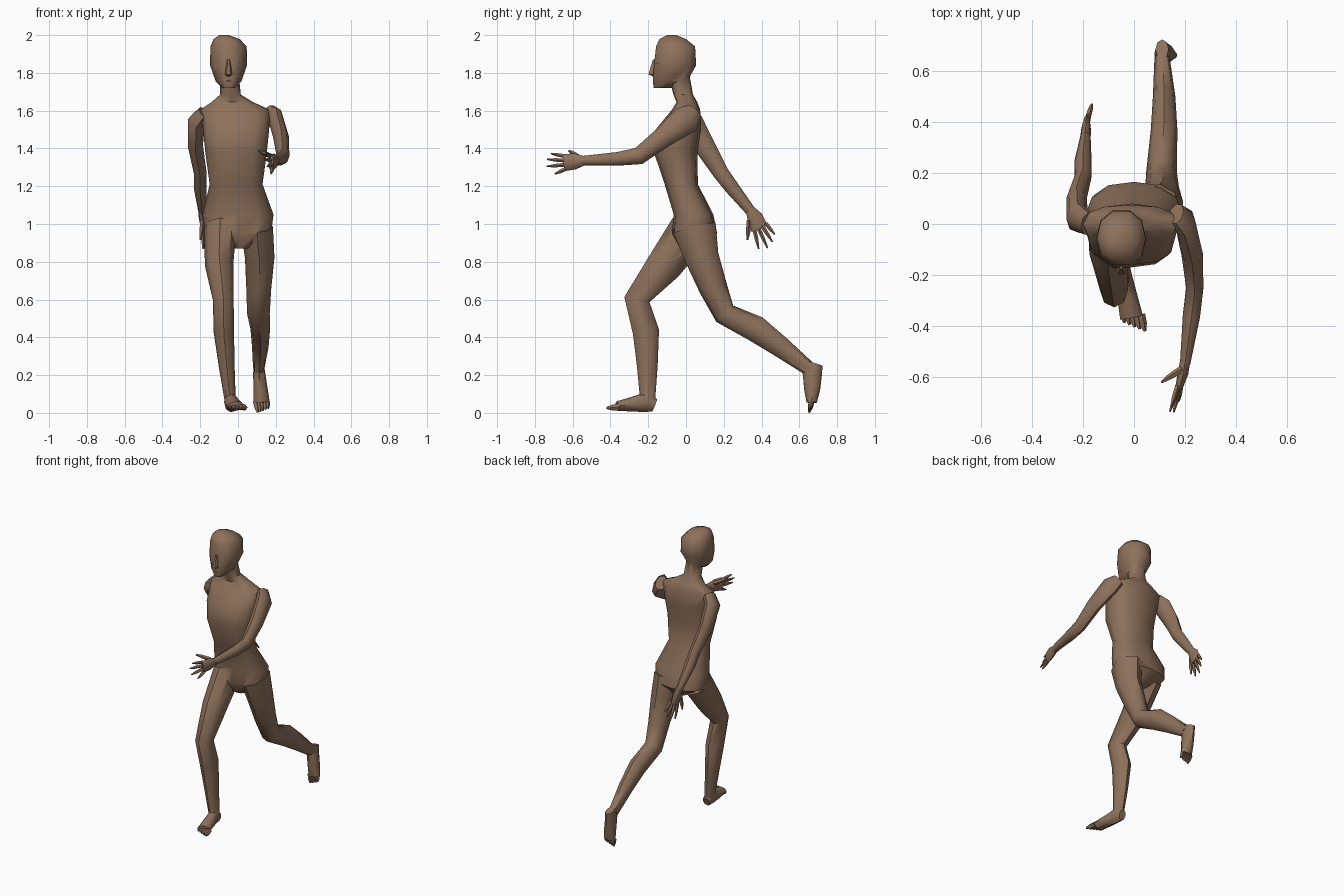
import bpy, bmesh, math
from mathutils import Vector

skin = bpy.data.materials.new("skin")
skin.diffuse_color = (0.27, 0.165, 0.105, 1)


def add_loft(bm, rings, n=8, flat=False, power=1.0):
    """Loft elliptical rings (x, y, z, half width, half depth) and cap both ends."""
    pts = [Vector(r[:3]) for r in rings]
    loops = []
    for i, r in enumerate(rings):
        if flat:
            u, v = Vector((1, 0, 0)), Vector((0, 1, 0))
        else:
            t = Vector()
            if i > 0:
                t += (pts[i] - pts[i - 1]).normalized()
            if i < len(pts) - 1:
                t += (pts[i + 1] - pts[i]).normalized()
            t.normalize()
            u = Vector((1, 0, 0))
            u = (u - t * u.dot(t)).normalized()
            v = t.cross(u)
        loop = []
        for k in range(n):
            a = 2 * math.pi * k / n
            c, s = math.cos(a), math.sin(a)
            c = math.copysign(abs(c) ** power, c)
            s = math.copysign(abs(s) ** power, s)
            loop.append(bm.verts.new(pts[i] + u * c * r[3] + v * s * r[4]))
        loops.append(loop)
    for a, b in zip(loops, loops[1:]):
        for k in range(n):
            bm.faces.new((a[k], a[(k + 1) % n], b[(k + 1) % n], b[k]))
    bm.faces.new(loops[0])
    bm.faces.new(loops[-1])


def make(name, lofts, **kw):
    """Object made of one or more lofts; each loft is (rings, sides)."""
    bm = bmesh.new()
    for rings, n in lofts:
        add_loft(bm, rings, n, **kw)
    bmesh.ops.recalc_face_normals(bm, faces=bm.faces)
    me = bpy.data.meshes.new(name)
    bm.to_mesh(me)
    bm.free()
    me.materials.append(skin)
    ob = bpy.data.objects.new(name, me)
    bpy.context.collection.objects.link(ob)
    return ob


def digit(base, tip, r):
    """Tapered finger or toe."""
    b, t = Vector(base), Vector(tip)
    m = b.lerp(t, 0.55)
    return ([(*b, r, r), (*m, r * 0.9, r * 0.9), (*t, r * 0.35, r * 0.35)], 5)


# torso and neck
torso = make("body", [([
    (0.01, 0.03, 0.87, 0.05, 0.06),
    (0.0, 0.045, 0.95, 0.175, 0.12),
    (0.0, 0.04, 1.05, 0.188, 0.105),
    (-0.01, -0.025, 1.21, 0.14, 0.088),
    (-0.01, -0.055, 1.38, 0.163, 0.115),
    (-0.01, -0.04, 1.50, 0.175, 0.12),
    (-0.015, 0.0, 1.605, 0.185, 0.075),
    (-0.03, 0.005, 1.645, 0.11, 0.055),
    (-0.04, -0.015, 1.685, 0.055, 0.052),
    (-0.045, -0.035, 1.78, 0.05, 0.055)], 12)], flat=True, power=0.8)

# head
head = make("head", [([
    (-0.05, -0.125, 1.72, 0.032, 0.048),
    (-0.05, -0.085, 1.755, 0.068, 0.095),
    (-0.05, -0.058, 1.84, 0.098, 0.117),
    (-0.05, -0.055, 1.94, 0.096, 0.108),
    (-0.06, -0.07, 1.978, 0.07, 0.075),
    (-0.075, -0.075, 2.0, 0.025, 0.025)], 10)], flat=True, power=0.9)
nose = make("nose", [([
    (-0.05, -0.15, 1.775, 0.01, 0.012),
    (-0.05, -0.178, 1.792, 0.02, 0.024),
    (-0.05, -0.165, 1.87, 0.008, 0.012)], 6)], flat=True)

# arms, one swung forward and one back
arm_f = make("front_arm", [([
    (0.165, 0.04, 1.595, 0.035, 0.05),
    (0.20, 0.005, 1.555, 0.042, 0.078),
    (0.228, -0.12, 1.46, 0.042, 0.056),
    (0.238, -0.25, 1.36, 0.034, 0.046),
    (0.225, -0.36, 1.345, 0.034, 0.036),
    (0.20, -0.55, 1.335, 0.02, 0.025)], 8)])
arm_b = make("back_arm", [([
    (-0.18, 0.0, 1.59, 0.035, 0.05),
    (-0.222, 0.025, 1.54, 0.045, 0.065),
    (-0.225, 0.10, 1.41, 0.04, 0.055),
    (-0.20, 0.185, 1.27, 0.034, 0.042),
    (-0.20, 0.245, 1.19, 0.034, 0.038),
    (-0.19, 0.345, 1.065, 0.02, 0.027)], 8)])

# legs, one planted forward and one trailing
leg_f = make("front_leg", [([
    (-0.095, 0.02, 0.97, 0.085, 0.11),
    (-0.10, -0.115, 0.78, 0.075, 0.095),
    (-0.078, -0.26, 0.60, 0.055, 0.068),
    (-0.075, -0.212, 0.43, 0.054, 0.07),
    (-0.06, -0.205, 0.25, 0.042, 0.055),
    (-0.042, -0.203, 0.07, 0.03, 0.04)], 8)])
leg_b = make("back_leg", [([
    (0.10, 0.045, 0.98, 0.085, 0.115),
    (0.115, 0.085, 0.82, 0.078, 0.09),
    (0.11, 0.145, 0.66, 0.066, 0.075),
    (0.108, 0.205, 0.525, 0.06, 0.062),
    (0.118, 0.37, 0.445, 0.052, 0.07),
    (0.118, 0.50, 0.35, 0.044, 0.056),
    (0.11, 0.65, 0.235, 0.03, 0.038)], 8)])

# feet
foot_f = make("front_foot", [([
    (-0.042, -0.165, 0.04, 0.026, 0.034),
    (-0.04, -0.21, 0.058, 0.034, 0.054),
    (-0.025, -0.29, 0.045, 0.04, 0.038),
    (-0.01, -0.365, 0.036, 0.045, 0.025)], 8)])
foot_b = make("back_foot", [([
    (0.11, 0.685, 0.262, 0.026, 0.04),
    (0.112, 0.668, 0.21, 0.032, 0.052),
    (0.12, 0.668, 0.12, 0.038, 0.042),
    (0.125, 0.665, 0.055, 0.043, 0.027)], 8)])

# blend the closed parts into one skin
for part in (head, nose, arm_f, arm_b, leg_f, leg_b, foot_f, foot_b):
    mod = torso.modifiers.new("join", 'BOOLEAN')
    mod.operation, mod.solver, mod.object = 'UNION', 'EXACT', part
    bpy.context.view_layer.update()
    merged = bpy.data.meshes.new_from_object(
        torso.evaluated_get(bpy.context.evaluated_depsgraph_get()))
    torso.modifiers.clear()
    torso.data = merged
    bpy.data.objects.remove(part)

# toes
toes_f = make("front_toes", [
    digit((-0.042 + 0.017 * i, -0.355, 0.03),
          (-0.038 + 0.02 * i, -0.388 - 0.008 * i, 0.026), 0.012 + 0.0015 * i)
    for i in range(5)])
toes_b = make("back_toes", [
    digit((0.157 - 0.016 * i, 0.665, 0.06),
          (0.16 - 0.014 * i, 0.652, 0.022 - 0.005 * i), 0.012 + 0.001 * i)
    for i in range(5)])

# hands: palm, four fanned fingers and a thumb
front_tips = [(0.145, -0.715, 1.372), (0.14, -0.735, 1.342),
              (0.155, -0.738, 1.305), (0.175, -0.695, 1.265)]
hand_f = make("front_hand", [([
    (0.20, -0.54, 1.335, 0.02, 0.025),
    (0.192, -0.585, 1.332, 0.021, 0.042),
    (0.175, -0.645, 1.325, 0.014, 0.045)], 8)] + [
    digit((0.17 + 0.004 * i, -0.635, 1.358 - 0.022 * i), tip, 0.011)
    for i, tip in enumerate(front_tips)] + [
    digit((0.185, -0.57, 1.355), (0.108, -0.62, 1.388), 0.014)])
back_tips = [(-0.185, 0.385, 0.868), (-0.18, 0.432, 0.872),
             (-0.172, 0.458, 0.905), (-0.165, 0.47, 0.945)]
hand_b = make("back_hand", [([
    (-0.19, 0.34, 1.075, 0.02, 0.026),
    (-0.188, 0.365, 1.035, 0.02, 0.042),
    (-0.184, 0.39, 0.975, 0.013, 0.046)], 8)] + [
    digit((-0.188 + 0.003 * i, 0.362 + 0.02 * i, 0.97 + 0.011 * i), tip, 0.011)
    for i, tip in enumerate(back_tips)] + [
    digit((-0.188, 0.335, 1.02), (-0.2, 0.325, 0.915), 0.014)])

# eyes and lips
face = make("eyes_and_lips", [
    ([(x, -0.148, 1.838, 0.01, 0.008), (x, -0.15, 1.85, 0.018, 0.012),
      (x, -0.148, 1.862, 0.01, 0.008)], 6) for x in (-0.09, -0.01)] + [
    ([(-0.05, -0.15, 1.748, 0.014, 0.014), (-0.05, -0.16, 1.758, 0.022, 0.019),
      (-0.05, -0.15, 1.77, 0.012, 0.012)], 6)], flat=True)

# smooth shading with sharp creases kept
for ob in bpy.context.scene.objects:
    ob.select_set(True)
bpy.context.view_layer.objects.active = torso
bpy.ops.object.shade_smooth_by_angle(angle=math.radians(50))
